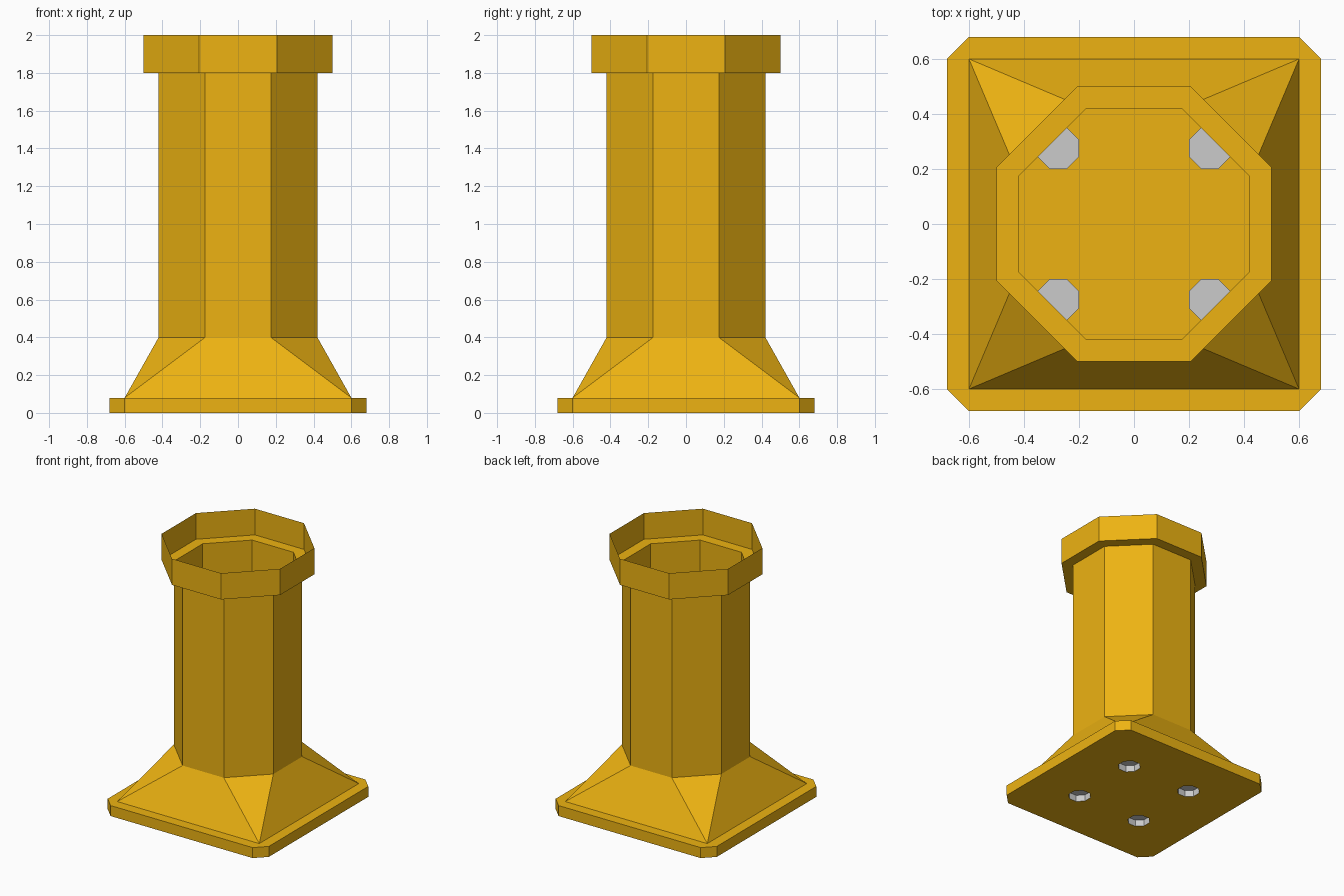
import bpy, bmesh, math

if "Cube" in bpy.data.objects:
    bpy.data.objects.remove(bpy.data.objects["Cube"])

T = math.tan(math.pi / 8)  # half side of a regular octagon per unit half width

yellow = bpy.data.materials.new("yellow_paint")
yellow.diffuse_color = (0.85, 0.45, 0.006, 1)
yellow.use_nodes = True
yellow.node_tree.nodes["Principled BSDF"].inputs["Base Color"].default_value = yellow.diffuse_color


def ring(half, z, side=None, cx=0, cy=0):
    """Eight-point outline; side == half gives a square."""
    h, s = half, half * T if side is None else side
    pts = [(h, -s), (h, s), (s, h), (-s, h), (-h, s), (-h, -s), (-s, -h), (s, -h)]
    return [(cx + x, cy + y, z) for x, y in pts]


def loft(bm, rings):
    """Join successive outlines with faces and return the vertex loops."""
    loops = [[bm.verts.new(p) for p in r] for r in rings]
    for a, b in zip(loops, loops[1:]):
        for i in range(8):
            j = (i + 1) % 8
            bm.faces.new((a[i], a[j], b[j], b[i]))
    return loops


def finish(bm, name, mat=None):
    bmesh.ops.remove_doubles(bm, verts=bm.verts, dist=1e-5)
    me = bpy.data.meshes.new(name)
    bm.to_mesh(me)
    bm.free()
    if mat:
        me.materials.append(mat)
    ob = bpy.data.objects.new(name, me)
    bpy.context.collection.objects.link(ob)


def shell(name, rings):
    bm = bmesh.new()
    loft(bm, rings)
    finish(bm, name, yellow)


# Base plate rim, flared foot, hollow column and thin open collar
shell("base_plate", [ring(0.68, 0, 0.6), ring(0.68, 0.08, 0.6), ring(0.6, 0.08, 0.6)])
shell("flared_foot", [ring(0.6, 0.08, 0.6), ring(0.42, 0.4)])
shell("column", [ring(0.42, 0.4), ring(0.42, 1.8)])
shell("collar", [ring(0.42, 1.8), ring(0.5, 1.8), ring(0.5, 2.0)])

# Underside with four octagonal openings
corners = [(x, y) for x in (-0.275, 0.275) for y in (-0.275, 0.275)]
bm = bmesh.new()
for r in [ring(0.68, 0, 0.6)] + [ring(0.075, 0, None, x, y) for x, y in corners]:
    vs = [bm.verts.new(p) for p in r]
    for i in range(8):
        bm.edges.new((vs[i], vs[(i + 1) % 8]))
bmesh.ops.triangle_fill(bm, use_beauty=True, use_dissolve=False,
                        edges=bm.edges[:], normal=(0, 0, -1))
bm.normal_update()
for f in bm.faces:
    if f.normal.z > 0:
        f.normal_flip()
finish(bm, "underside", yellow)

# Grey bolt sockets sunk into the underside
for k, (x, y) in enumerate(corners):
    bm = bmesh.new()
    loops = loft(bm, [ring(0.075, 0, None, x, y), ring(0.075, 0.05, None, x, y)])
    bm.faces.new(loops[1])
    bmesh.ops.reverse_faces(bm, faces=bm.faces[:])
    finish(bm, f"bolt_socket_{k + 1}")
